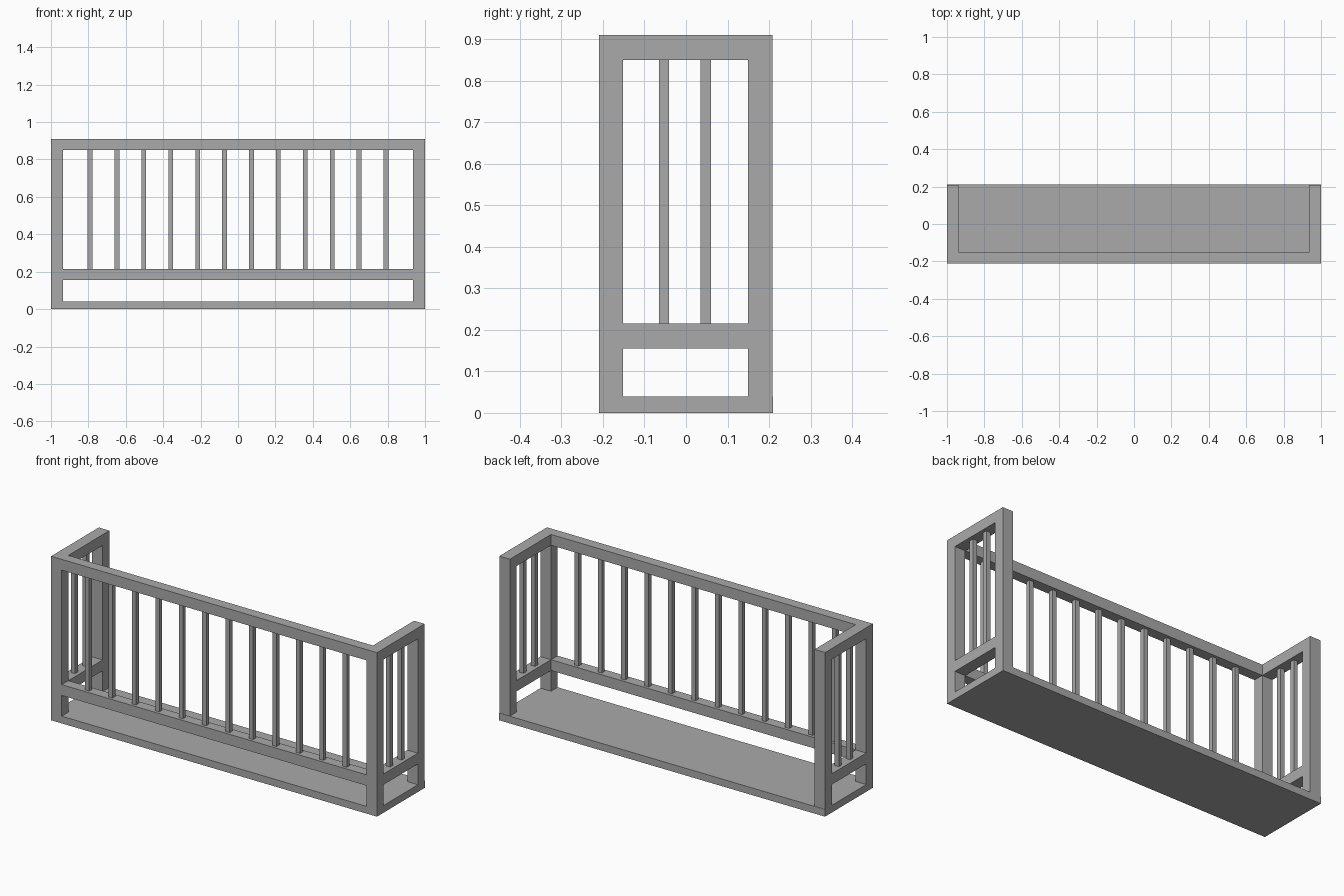
import bpy

if "Cube" in bpy.data.objects:
    bpy.data.objects.remove(bpy.data.objects["Cube"])

grey = bpy.data.materials.new("plain grey")
grey.diffuse_color = (0.4, 0.4, 0.4, 1)
grey.use_nodes = True
grey.node_tree.nodes["Principled BSDF"].inputs["Base Color"].default_value = grey.diffuse_color


def box(name, x0, x1, y0, y1, z0, z1):
    bpy.ops.mesh.primitive_cube_add(size=1, location=((x0 + x1) / 2, (y0 + y1) / 2, (z0 + z1) / 2))
    ob = bpy.context.object
    ob.name = name
    ob.scale = (x1 - x0, y1 - y0, z1 - z0)
    bpy.ops.object.transform_apply(location=False, rotation=False, scale=True)
    ob.data.materials.append(grey)
    return ob


FRONT, BACK = -0.21, 0.208     # outer limits of the railing
IN_F, IN_B = -0.152, 0.149     # inner faces of the posts
IN_X = 0.935                   # inner face of the side railings
FLOOR, TOP = 0.04, 0.91
RAILS = {"lower_rail": (0.155, 0.215), "top_rail": (0.85, TOP)}
BAR = 0.0125                   # half bar thickness

# balcony floor
box("floor_slab", -1, 1, -0.21, 0.21, 0, FLOOR)

# long front rails
for name, (z0, z1) in RAILS.items():
    box("front_" + name, -IN_X, IN_X, FRONT, IN_F, z0, z1)

# front bars
for i in range(12):
    x = (i - 5.5) * 0.1438
    y = (FRONT + IN_F) / 2
    box("front_bar", x - BAR, x + BAR, y - BAR, y + BAR, 0.215, 0.85)

# side railings: posts, rails and bars
for s, side in ((-1, "left"), (1, "right")):
    x0, x1 = sorted((s * IN_X, s))
    box(side + "_front_post", x0, x1, FRONT, IN_F, FLOOR, TOP)
    box(side + "_back_post", x0, x1, IN_B, BACK, FLOOR, TOP)
    for name, (z0, z1) in RAILS.items():
        box(side + "_" + name, x0, x1, IN_F, IN_B, z0, z1)
    xm = (x0 + x1) / 2
    for y in (-0.053, 0.048):
        box(side + "_bar", xm - BAR, xm + BAR, y - BAR, y + BAR, 0.215, 0.85)
